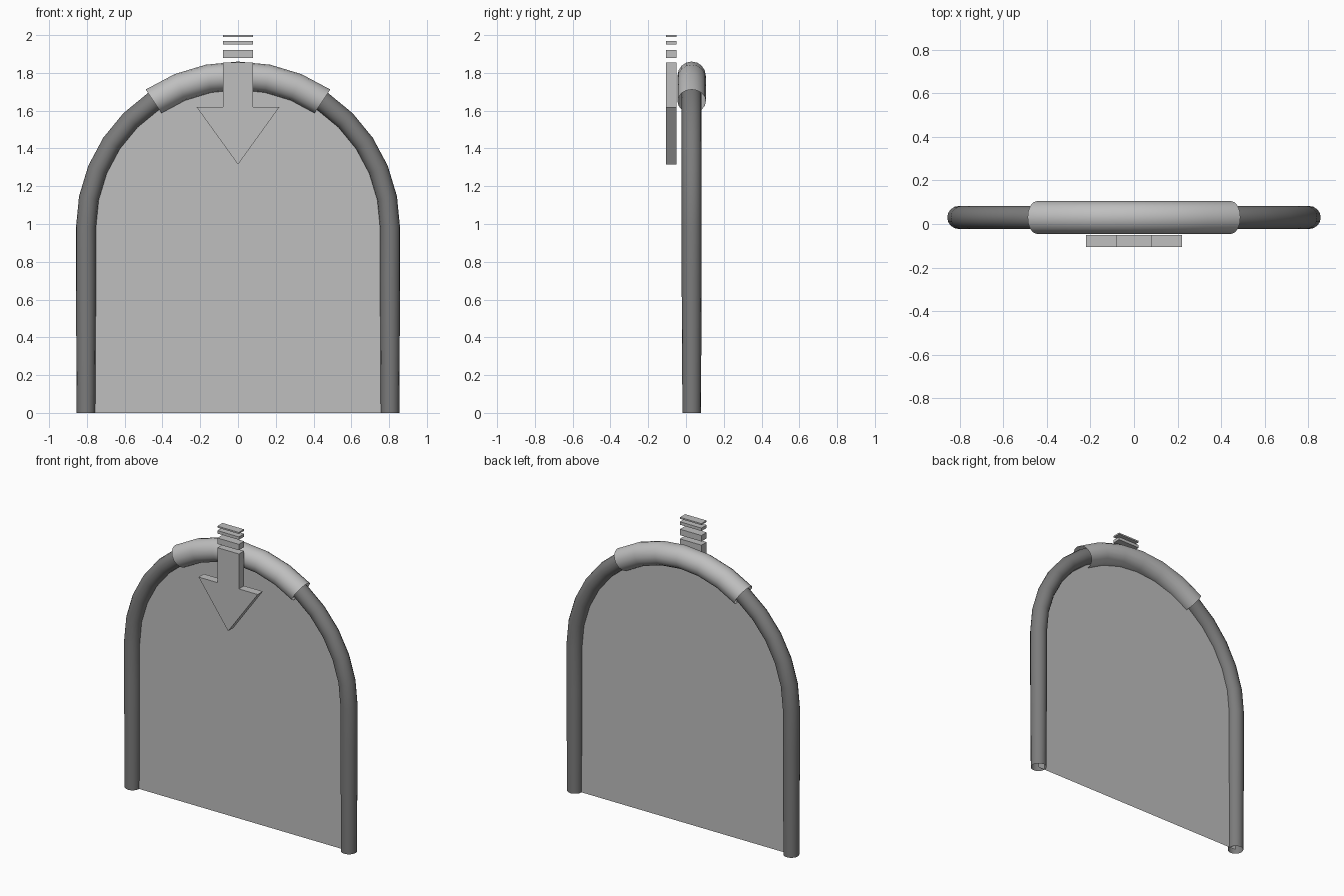
import bpy
import bmesh
from math import sin, cos, pi, radians
from mathutils import Vector

if "Cube" in bpy.data.objects:
    bpy.data.objects.remove(bpy.data.objects["Cube"], do_unlink=True)

DEPTH = 0.03       # y of the arch plane
HALF = 0.805       # arch radius and half width
SPRING = 0.98      # height where the arch begins
SIDES = 16


def material(name, value):
    mat = bpy.data.materials.new(name)
    mat.use_nodes = True
    colour = (value, value, value, 1)
    mat.diffuse_color = colour
    mat.node_tree.nodes["Principled BSDF"].inputs["Base Color"].default_value = colour
    return mat


light_grey = material("light grey", 0.52)
dark_grey = material("dark grey", 0.2)


def finish(name, bm, mat, smooth=False):
    bmesh.ops.recalc_face_normals(bm, faces=bm.faces[:])
    mesh = bpy.data.meshes.new(name)
    bm.to_mesh(mesh)
    bm.free()
    mesh.materials.append(mat)
    for poly in mesh.polygons:
        poly.use_smooth = smooth
    obj = bpy.data.objects.new(name, mesh)
    bpy.context.collection.objects.link(obj)
    return obj


def arch_point(angle, radius=HALF):
    return Vector((radius * cos(angle), DEPTH, SPRING + radius * sin(angle)))


def sweep(name, stations, mat):
    """Open tube through stations of (centre, outward angle, radius)."""
    bm = bmesh.new()
    rings = []
    for centre, angle, radius in stations:
        out = Vector((cos(angle), 0, sin(angle)))
        side = Vector((0, 1, 0))
        rings.append([bm.verts.new(centre + radius * (cos(t) * out + sin(t) * side))
                      for t in (2 * pi * i / SIDES for i in range(SIDES))])
    for a, b in zip(rings, rings[1:]):
        for i in range(SIDES):
            j = (i + 1) % SIDES
            bm.faces.new((a[i], a[j], b[j], b[i]))
    return finish(name, bm, mat, smooth=True)


def plate(name, outline, y_front, thickness, mat):
    """Flat outline in x and z, extruded backwards when it has thickness."""
    bm = bmesh.new()
    face = bm.faces.new([bm.verts.new((x, y_front, z)) for x, z in outline])
    if thickness:
        new = bmesh.ops.extrude_face_region(bm, geom=[face])["geom"]
        bmesh.ops.translate(bm, vec=(0, thickness, 0),
                            verts=[v for v in new if isinstance(v, bmesh.types.BMVert)])
        if not face.is_valid or len(bm.faces) < len(outline) + 2:
            bm.faces.new([v for v in bm.verts if abs(v.co.y - y_front) < 1e-5])
    return finish(name, bm, mat)


# Arched frame tube: two legs joined by a half circle
step = radians(11.25)
legs = [(0, 0.049), (0.7, 0.053)]
stations = [(Vector((HALF, DEPTH, z)), 0, r) for z, r in legs]
stations += [(arch_point(i * step), i * step, 0.053) for i in range(17)]
stations += [(Vector((-HALF, DEPTH, z)), pi, r) for z, r in reversed(legs)]
sweep("frame_tube", stations, dark_grey)

# Thicker sleeve around the crown of the arch
sweep("grip_sleeve", [(arch_point(i * step), i * step, 0.075) for i in range(5, 12)],
      light_grey)

# Thin panel filling the arch
outline = [(-HALF, 0), (HALF, 0)]
outline += [(p.x, p.z) for p in (arch_point(i * step) for i in range(17))]
plate("arch_panel", outline, DEPTH, 0, light_grey)

# Downward arrow in front of the sleeve
W, HEAD, NECK, TOP = 0.08, 0.22, 1.62, 1.855
plate("arrow", [(0, 1.315), (HEAD, NECK), (W, NECK), (W, TOP),
                (-W, TOP), (-W, NECK), (-HEAD, NECK)], -0.105, 0.055, light_grey)

# Fading bars above the arrow
for n, (low, high) in enumerate([(1.88, 1.92), (1.95, 1.97), (1.99, 2.0)], 1):
    plate(f"arrow_bar_{n}", [(-W, low), (W, low), (W, high), (-W, high)],
          -0.105, 0.055, light_grey)
